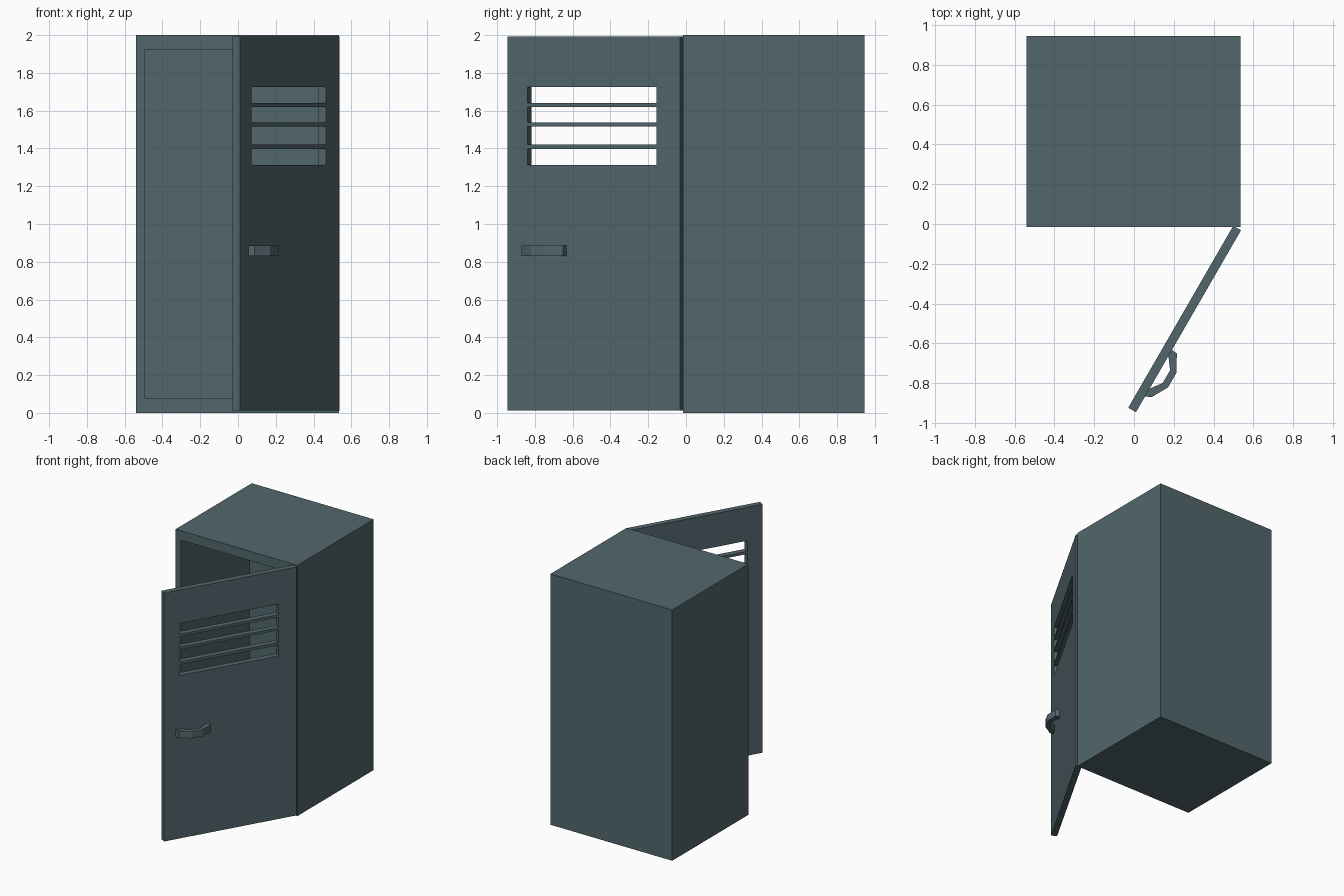
import bpy
import bmesh
import math
from mathutils import Vector

cube = bpy.data.objects.get("Cube")
if cube:
    bpy.data.objects.remove(cube, do_unlink=True)

# Single painted steel colour
COLOR = (0.085, 0.135, 0.152, 1.0)
steel = bpy.data.materials.new("slate grey steel")
steel.use_nodes = True
steel.diffuse_color = COLOR
steel.node_tree.nodes["Principled BSDF"].inputs["Base Color"].default_value = COLOR


def finish(name, bm):
    """Turn a bmesh into a named, flat shaded object."""
    bmesh.ops.recalc_face_normals(bm, faces=bm.faces[:])
    mesh = bpy.data.meshes.new(name)
    bm.to_mesh(mesh)
    bm.free()
    mesh.materials.append(steel)
    obj = bpy.data.objects.new(name, mesh)
    bpy.context.collection.objects.link(obj)
    return obj


def extrude(bm, offset):
    """Give the flat faces in bm a thickness along offset."""
    result = bmesh.ops.extrude_face_region(bm, geom=bm.faces[:], use_keep_orig=True)
    verts = [g for g in result["geom"] if isinstance(g, bmesh.types.BMVert)]
    bmesh.ops.translate(bm, verts=verts, vec=offset)


# Cabinet: box with its front face inset and pushed in
FRONT, BACK, INNER_BACK = -0.015, 0.945, 0.85
bm = bmesh.new()
bmesh.ops.create_cube(bm, size=1)
for v in bm.verts:
    v.co = (0.535 if v.co.x > 0 else -0.54,
            BACK if v.co.y > 0 else FRONT,
            2 if v.co.z > 0 else 0)
bm.normal_update()
front = min(bm.faces, key=lambda f: f.calc_center_median().y)
bmesh.ops.inset_region(bm, faces=[front], thickness=0.065)
for v in front.verts:
    v.co.z = 1.925 if v.co.z > 1 else 0.08
inner = bmesh.ops.extrude_discrete_faces(bm, faces=[front])["faces"][0]
for v in inner.verts:
    v.co.y = INNER_BACK
finish("cabinet", bm)

# Door: panel grid with the vent cells left open (local x runs to the hinge)
columns = [0, 0.121, 0.912, 1.055]
rows = [0.012, 1.312, 1.398, 1.42, 1.517, 1.537, 1.62, 1.641, 1.726, 1.993]
bm = bmesh.new()
grid = [[bm.verts.new((x, 0, z)) for x in columns] for z in rows]
for r in range(len(rows) - 1):
    for c in range(len(columns) - 1):
        if c == 1 and r % 2 == 1:
            continue
        bm.faces.new((grid[r][c], grid[r][c + 1], grid[r + 1][c + 1], grid[r + 1][c]))
extrude(bm, Vector((0, 0.045, 0)))
door = finish("door", bm)

# Handle: faceted bow profile standing off the outer face
profile = [(0.104, 0.03), (0.188, 0.077), (0.274, 0.077), (0.358, 0.03),
           (0.362, -0.005), (0.332, -0.005), (0.268, 0.043), (0.194, 0.043),
           (0.13, -0.005), (0.09, -0.005)]
bm = bmesh.new()
bm.faces.new([bm.verts.new((u, -out, 0.83)) for u, out in profile])
extrude(bm, Vector((0, 0, 0.055)))
handle = finish("door_handle", bm)

# Swing door and handle open together
for part in (door, handle):
    part.location = (0.01, -0.945, 0)
    part.rotation_euler.z = math.radians(60)
